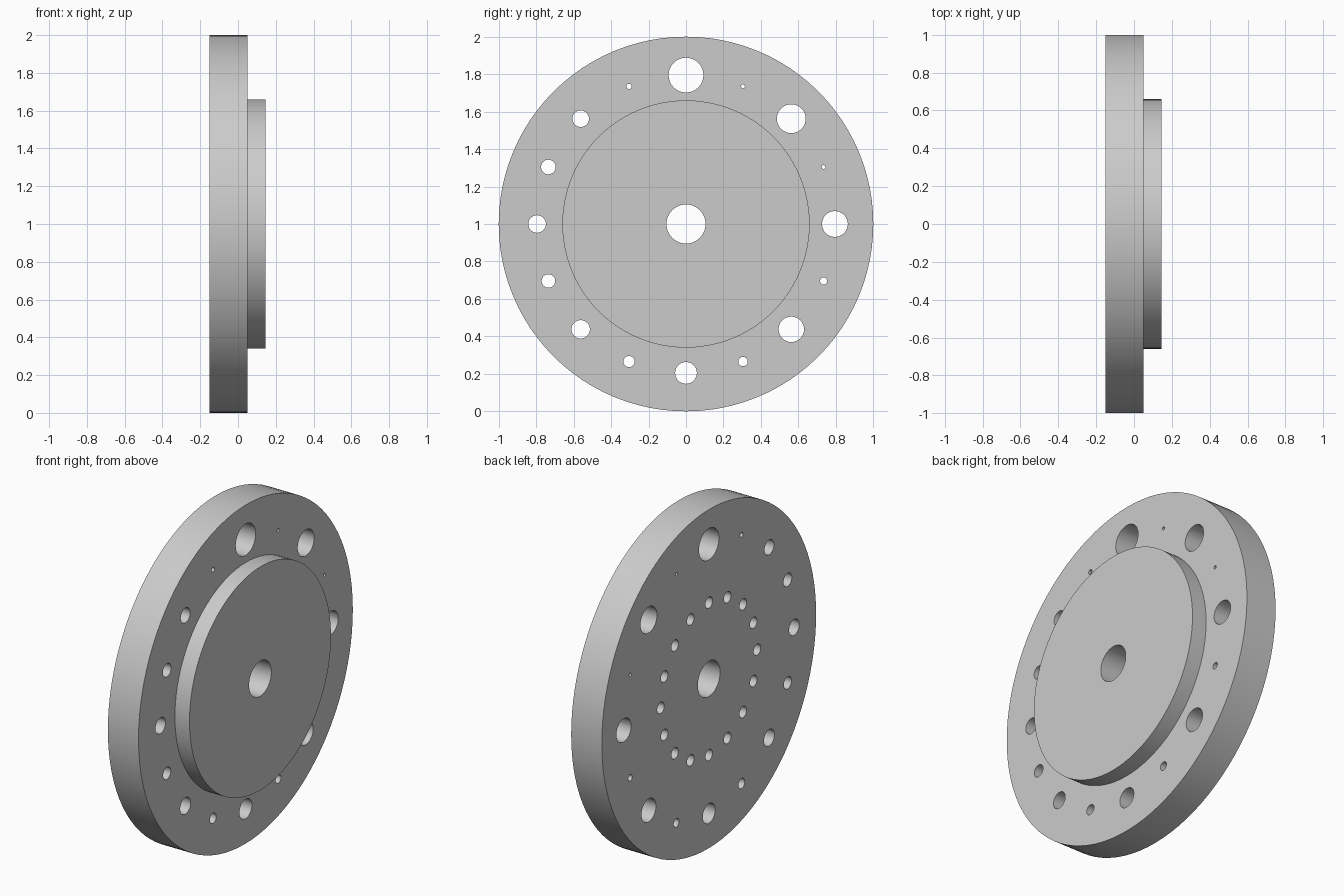
import bpy, bmesh, math
from mathutils import Matrix, Vector

cube = bpy.data.objects.get("Cube")
if cube:
    bpy.data.objects.remove(cube, do_unlink=True)

BACK, FRONT, HUB = -0.15, 0.05, 0.145   # x of the plate faces and hub face
CENTRE_Z = 1.0
SIDES = 96

grey = bpy.data.materials.new("light_grey")
grey.use_nodes = True
grey.diffuse_color = (0.6, 0.6, 0.6, 1)
grey.node_tree.nodes["Principled BSDF"].inputs["Base Color"].default_value = grey.diffuse_color


def finish(name, bm):
    """Turn a bmesh into a grey object in the scene."""
    bmesh.ops.recalc_face_normals(bm, faces=bm.faces)
    mesh = bpy.data.meshes.new(name)
    bm.to_mesh(mesh)
    bm.free()
    mesh.materials.append(grey)
    obj = bpy.data.objects.new(name, mesh)
    bpy.context.collection.objects.link(obj)
    return obj


def lathe(name, profile):
    """Spin a closed (x, radius) profile about the x axis."""
    bm = bmesh.new()
    verts = [bm.verts.new((x, 0, r)) for x, r in profile]
    edges = [bm.edges.new((v, verts[i - 1])) for i, v in enumerate(verts)]
    bmesh.ops.spin(bm, geom=verts + edges, axis=(1, 0, 0), cent=(0, 0, 0),
                   angle=math.tau, steps=SIDES)
    bmesh.ops.remove_doubles(bm, verts=bm.verts, dist=0.0001)
    bmesh.ops.translate(bm, verts=bm.verts, vec=(0, 0, CENTRE_Z))
    return finish(name, bm)


def add_drill(bm, ring, angle, radius, start, end):
    """Add one cylinder along x, placed on a ring around the axis."""
    place = Vector(((start + end) / 2, ring * math.cos(angle),
                    CENTRE_Z + ring * math.sin(angle)))
    bmesh.ops.create_cone(bm, cap_ends=True, segments=32, radius1=radius, radius2=radius,
                          depth=end - start,
                          matrix=Matrix.Translation(place) @ Matrix.Rotation(math.pi / 2, 4, 'Y'))


# Stepped plate with raised hub and central bore
plate = lathe("flange_plate", [(BACK, 0.104), (BACK, 1), (FRONT, 1),
                               (FRONT, 0.66), (HUB, 0.66), (HUB, 0.104)])

# Outer ring of through holes, each its own size, and inner ring of blind holes
hole_radii = [0.069, 0.010, 0.077, 0.010, 0.093, 0.014, 0.044, 0.039,
              0.047, 0.036, 0.049, 0.030, 0.058, 0.025, 0.068, 0.019]
drills = bmesh.new()
for i, radius in enumerate(hole_radii):
    angle = i * math.tau / len(hole_radii)
    add_drill(drills, 0.795, angle, radius, BACK - 0.1, FRONT + 0.1)
    add_drill(drills, 0.45, angle, 0.033, BACK - 0.1, FRONT)
cutter = finish("hole_cutter", drills)
cutter.hide_render = True

# Drill the plate
cut = plate.modifiers.new("holes", 'BOOLEAN')
cut.operation = 'DIFFERENCE'
cut.solver = 'EXACT'
cut.object = cutter
bpy.context.view_layer.objects.active = plate
plate.select_set(True)
bpy.ops.object.modifier_apply(modifier=cut.name)
bpy.data.objects.remove(cutter, do_unlink=True)

# Smooth walls, sharp rims
bpy.ops.object.shade_smooth_by_angle(angle=math.radians(30))
